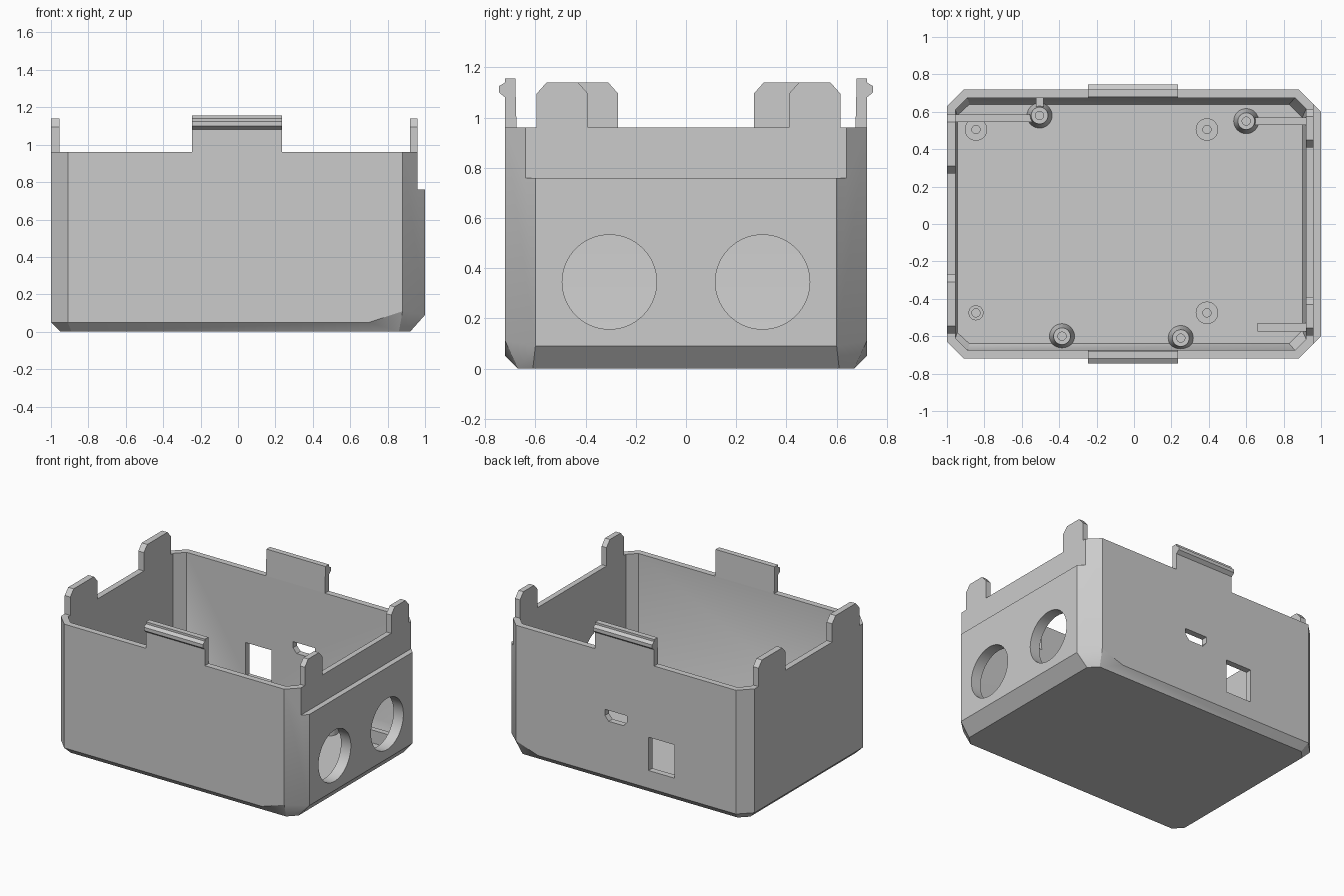
import bpy, bmesh
from math import pi, cos, sin, radians

cube = bpy.data.objects.get("Cube")
if cube:
    bpy.data.objects.remove(cube, do_unlink=True)

grey = bpy.data.materials.new("light grey plastic")
grey.use_nodes = True
COLOUR = (0.6, 0.6, 0.6, 1)
grey.diffuse_color = COLOUR
grey.node_tree.nodes["Principled BSDF"].inputs["Base Color"].default_value = COLOUR


def finish(name, bm):
    bmesh.ops.recalc_face_normals(bm, faces=bm.faces)
    mesh = bpy.data.meshes.new(name)
    bm.to_mesh(mesh)
    bm.free()
    mesh.materials.append(grey)
    obj = bpy.data.objects.new(name, mesh)
    bpy.context.collection.objects.link(obj)
    return obj


def hull(name, points):
    """Convex solid around a few points."""
    bm = bmesh.new()
    for p in points:
        bm.verts.new(p)
    res = bmesh.ops.convex_hull(bm, input=bm.verts)
    spare = [g for g in res["geom_interior"] if isinstance(g, bmesh.types.BMVert)]
    bmesh.ops.delete(bm, geom=spare, context="VERTS")
    bmesh.ops.dissolve_limit(bm, angle_limit=radians(0.5), verts=bm.verts, edges=bm.edges)
    return finish(name, bm)


def prism(name, profile, axis, a, b):
    """Profile swept along an axis from a to b."""
    def place(p, q, t):
        return {"x": (t, p, q), "y": (p, t, q), "z": (p, q, t)}[axis]
    bm = bmesh.new()
    low = [bm.verts.new(place(p, q, a)) for p, q in profile]
    high = [bm.verts.new(place(p, q, b)) for p, q in profile]
    bm.faces.new(low)
    bm.faces.new(high[::-1])
    n = len(low)
    for i in range(n):
        j = (i + 1) % n
        bm.faces.new((low[i], low[j], high[j], high[i]))
    return finish(name, bm)


def rect(p0, p1, q0, q1):
    return [(p0, q0), (p1, q0), (p1, q1), (p0, q1)]


def circle(p, q, r, n=64):
    return [(p + r * cos(2 * pi * i / n), q + r * sin(2 * pi * i / n)) for i in range(n)]


def cut(obj, cutter):
    cutter.hide_render = True
    mod = obj.modifiers.new("cut", "BOOLEAN")
    mod.operation, mod.solver, mod.object = "DIFFERENCE", "EXACT", cutter
    bpy.context.view_layer.objects.active = obj
    bpy.ops.object.modifier_apply(modifier=mod.name)
    bpy.data.objects.remove(cutter, do_unlink=True)


def smooth(obj):
    bpy.ops.object.select_all(action="DESELECT")
    obj.select_set(True)
    bpy.context.view_layer.objects.active = obj
    bpy.ops.object.shade_smooth_by_angle(angle=radians(25))


def both_sides(points):
    return [(x, s * y, z) for x, y, z in points for s in (-1, 1)]


TOP = 0.96

# Outer shell with cut corners and bevelled base
shell = hull("case_shell", both_sides([
    (-0.91, 0.72, TOP), (-1, 0.63, TOP), (0.88, 0.72, TOP), (1, 0.6, TOP),
    (-0.91, 0.72, 0.05), (-1, 0.63, 0.05), (-0.89, 0.67, 0), (-0.95, 0.61, 0),
    (0.7, 0.72, 0.05), (0.88, 0.72, 0.11), (1, 0.6, 0.09),
    (0.86, 0.67, 0), (0.92, 0.61, 0)]))

# Hollow inside
cut(shell, hull("cavity", both_sides([
    (-0.89, 0.675, 1.2), (-0.955, 0.61, 1.2), (0.86, 0.675, 1.2), (0.92, 0.615, 1.2),
    (-0.89, 0.675, 0.09), (-0.955, 0.61, 0.07), (0.86, 0.675, 0.14), (0.92, 0.615, 0.13),
    (-0.88, 0.64, 0.045), (-0.945, 0.58, 0.045), (0.83, 0.64, 0.045), (0.9, 0.57, 0.045)])))

# Stepped lip along the +x wall
cut(shell, prism("lip_step", rect(0.96, 1.2, 0.76, 1.2), "y", -1, 1))

# Two round cable holes
for y in (-0.305, 0.305):
    cut(shell, prism("round_hole", circle(y, 0.345, 0.188), "x", 0.85, 1.1))

# Square opening and small socket opening in the back wall
cut(shell, prism("square_opening", rect(-0.41, -0.2, 0.18, 0.425), "y", 0.6, 0.8))
cut(shell, prism("socket_opening", [
    (-0.025, 0.535), (0.155, 0.535), (0.155, 0.49), (0.125, 0.455),
    (0.005, 0.455), (-0.025, 0.49)], "y", 0.6, 0.8))
smooth(shell)

# Snap clips on the front and back walls
for name, s in (("front_clip", -1), ("back_clip", 1)):
    prism(name, [(s * y, z) for y, z in (
        (0.675, TOP), (0.72, TOP), (0.72, 1.08), (0.745, 1.1),
        (0.745, 1.125), (0.72, 1.14), (0.72, 1.155), (0.68, 1.155))],
        "x", -0.245, 0.235)

# Guide tabs on the side walls
for name, x0, x1, y0, y1 in (
        ("left_front_tab", 0.92, 0.96, -0.595, -0.39),
        ("left_back_tab", 0.92, 0.96, 0.41, 0.615),
        ("right_front_tab", -1, -0.955, -0.585, -0.27),
        ("right_back_tab", -1, -0.955, 0.27, 0.585)):
    prism(name, [(y0, TOP), (y1, TOP), (y1, 1.095), (y1 - 0.04, 1.14),
                 (y0 + 0.04, 1.14), (y0, 1.095)], "x", x0, x1)


# Screw posts with flared feet and low standoffs on the floor
def post(name, x, y, foot, r, height, hole):
    flare = [(p, q, 0.04) for p, q in circle(x, y, foot, 32)]
    body = hull(name, flare + [(p, q, height) for p, q in circle(x, y, r, 32)])
    cut(body, prism("screw_hole", circle(x, y, hole, 24), "z", 0.06, 1))
    smooth(body)


for i, (x, y) in enumerate(((-0.505, 0.58), (0.6, 0.55), (-0.385, -0.6), (0.25, -0.61))):
    post(f"screw_post_{i + 1}", x, y, 0.068, 0.045, 0.17, 0.022)
for i, (x, y, r) in enumerate(((-0.845, 0.505, 0.06), (0.39, 0.505, 0.06),
                               (0.39, -0.475, 0.06), (-0.845, -0.475, 0.04))):
    post(f"standoff_{i + 1}", x, y, r, r, 0.09, 0.022)

# Ribs tying the posts to the walls
for name, x0, x1, y0, y1 in (
        ("back_right_rib", -0.96, -0.54, 0.545, 0.585),
        ("back_wall_rib", -0.525, -0.485, 0.61, 0.68),
        ("back_left_rib", 0.63, 0.93, 0.53, 0.57),
        ("front_left_rib", 0.66, 0.93, -0.575, -0.53)):
    prism(name, rect(x0, x1, y0, y1), "z", 0.04, 0.14)
